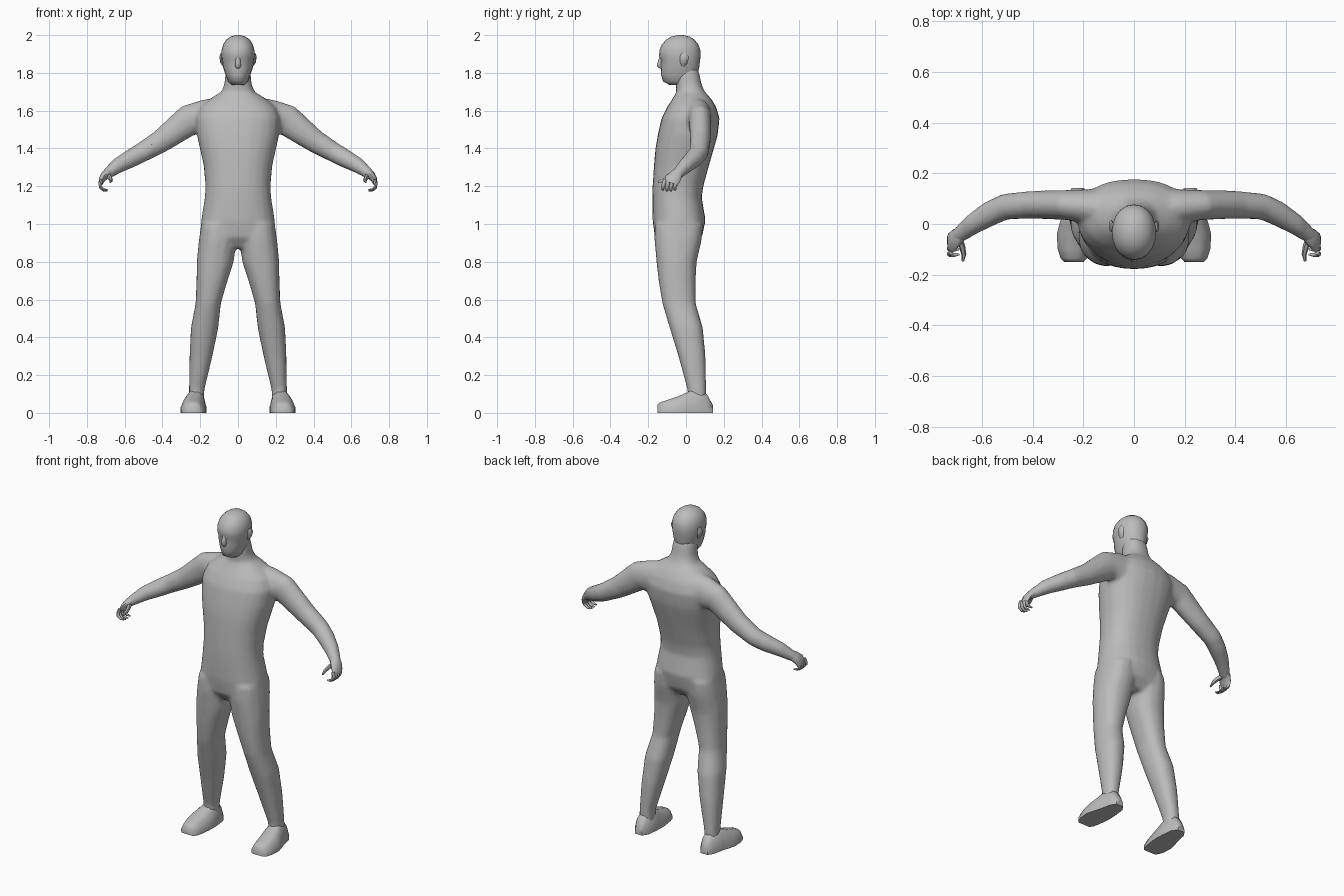
import bpy, bmesh, math
from mathutils import Vector

skin = bpy.data.materials.new("plain grey")
skin.diffuse_color = (0.5, 0.5, 0.5, 1)


def oval(n, power=2.0):
    """Unit superellipse outline."""
    pts = []
    for i in range(n):
        a = 2 * math.pi * i / n
        c, s = math.cos(a), math.sin(a)
        pts.append((math.copysign(abs(c) ** (2 / power), c),
                    math.copysign(abs(s) ** (2 / power), s)))
    return pts


def loft(bm, rings):
    """Skin a list of point rings and close both ends."""
    loops = [[bm.verts.new(p) for p in r] for r in rings]
    n = len(loops[0])
    faces = [bm.faces.new(loops[0]), bm.faces.new(loops[-1][::-1])]
    for a, b in zip(loops, loops[1:]):
        for i in range(n):
            j = (i + 1) % n
            faces.append(bm.faces.new((a[j], a[i], b[i], b[j])))
    bmesh.ops.recalc_face_normals(bm, faces=faces)


def stack(bm, rows, n=20, power=2.0):
    """Upright loft from rows of (z, x min, x max, y front, y back)."""
    loft(bm, [[((x0 + x1) / 2 + u * (x1 - x0) / 2, (y0 + y1) / 2 + v * (y1 - y0) / 2, z)
               for u, v in oval(n, power)] for z, x0, x1, y0, y1 in rows])


def tube(bm, path, side=1, n=12, hint=(0, 1, 0)):
    """Loft along a path of (x, y, z, radius along hint, other radius)."""
    pts = [Vector((p[0] * side, p[1], p[2])) for p in path]
    rings = []
    for i, p in enumerate(pts):
        t = (pts[min(i + 1, len(pts) - 1)] - pts[max(i - 1, 0)]).normalized()
        h = Vector(hint)
        u = (h - t * h.dot(t)).normalized()
        w = t.cross(u)
        rings.append([p + u * a * path[i][3] + w * b * path[i][4] for a, b in oval(n)])
    loft(bm, rings)


def finish(bm, name, angle=60):
    me = bpy.data.meshes.new(name)
    bm.to_mesh(me)
    bm.free()
    me.materials.append(skin)
    ob = bpy.data.objects.new(name, me)
    bpy.context.collection.objects.link(ob)
    bpy.ops.object.select_all(action='DESELECT')
    bpy.context.view_layer.objects.active = ob
    ob.select_set(True)
    bpy.ops.object.shade_smooth_by_angle(angle=math.radians(angle))
    return ob


# Body: torso and neck, legs and arms merged into one skin
bm = bmesh.new()
torso = [(0.87, 0.11, -0.12, 0.04), (0.93, 0.2, -0.165, 0.085), (1.02, 0.195, -0.177, 0.104),
         (1.14, 0.176, -0.178, 0.083), (1.2, 0.172, -0.177, 0.092), (1.31, 0.182, -0.17, 0.122),
         (1.4, 0.202, -0.162, 0.148), (1.47, 0.218, -0.15, 0.168), (1.56, 0.225, -0.13, 0.178),
         (1.62, 0.2, -0.1, 0.16), (1.665, 0.145, -0.07, 0.132), (1.7, 0.088, -0.05, 0.1),
         (1.74, 0.072, -0.055, 0.082), (1.79, 0.068, -0.06, 0.073), (1.83, 0.06, -0.05, 0.06)]
stack(bm, [(z, -w, w, f, b) for z, w, f, b in torso], 24, 2.3)

leg = [(1.0, 0.02, 0.195, -0.165, 0.09), (0.92, 0.008, 0.207, -0.168, 0.085),
       (0.8, 0.022, 0.219, -0.157, 0.057), (0.7, 0.055, 0.22, -0.146, 0.052),
       (0.58, 0.09, 0.225, -0.126, 0.052), (0.45, 0.104, 0.25, -0.087, 0.09),
       (0.3, 0.135, 0.257, -0.041, 0.104), (0.12, 0.178, 0.26, 0.008, 0.108),
       (0.05, 0.178, 0.26, 0.008, 0.108)]
arm = [(0.08, 0.06, 1.56, 0.08, 0.11), (0.18, 0.068, 1.56, 0.07, 0.1),
       (0.26, 0.075, 1.55, 0.06, 0.084), (0.41, 0.076, 1.437, 0.055, 0.062),
       (0.51, 0.068, 1.378, 0.052, 0.053), (0.57, 0.04, 1.345, 0.05, 0.049),
       (0.635, 0.0, 1.31, 0.042, 0.042), (0.69, -0.042, 1.268, 0.033, 0.03),
       (0.71, -0.06, 1.25, 0.03, 0.024)]
for s in (1, -1):
    stack(bm, [(z, *sorted((s * a, s * b)), f, k) for z, a, b, f, k in leg], 16, 2.3)
    tube(bm, arm, s, 16)
body = finish(bm, "body")
remesh = body.modifiers.new("merge", 'REMESH')
remesh.mode = 'VOXEL'
remesh.voxel_size = 0.011
remesh.use_smooth_shade = True
smooth = body.modifiers.new("soften", 'SMOOTH')
smooth.factor = 0.5
smooth.iterations = 9
decimate = body.modifiers.new("thin", 'DECIMATE')
decimate.ratio = 0.35

# Head with jaw, brow and rounded crown
bm = bmesh.new()
head = [(1.735, 0.035, -0.085, 0.02), (1.755, 0.052, -0.122, 0.045), (1.79, 0.066, -0.132, 0.062),
        (1.83, 0.079, -0.134, 0.07), (1.87, 0.085, -0.134, 0.075), (1.89, 0.087, -0.143, 0.077),
        (1.92, 0.087, -0.14, 0.076), (1.95, 0.079, -0.128, 0.066), (1.975, 0.063, -0.106, 0.046),
        (1.992, 0.04, -0.078, 0.02), (2.0, 0.012, -0.045, -0.015)]
stack(bm, [(z, -w, w, f, b) for z, w, f, b in head], 20, 2.1)
# Nose
tube(bm, [(0, -0.128, 1.89, 0.01, 0.01), (0, -0.136, 1.86, 0.013, 0.013),
          (0, -0.138, 1.838, 0.016, 0.016), (0, -0.13, 1.828, 0.01, 0.012)], 1, 8)
# Ears
for s in (1, -1):
    tube(bm, [(0.07, -0.015, 1.835, 0.01, 0.008), (0.085, -0.012, 1.855, 0.02, 0.009),
              (0.09, -0.008, 1.885, 0.024, 0.009), (0.085, -0.008, 1.905, 0.014, 0.007)], s, 8)
finish(bm, "head")

# Hands: palm, four curled fingers and a thumb
bm = bmesh.new()
for s in (1, -1):
    tube(bm, [(0.675, -0.03, 1.28, 0.026, 0.025), (0.7, -0.052, 1.262, 0.036, 0.024),
              (0.718, -0.07, 1.24, 0.042, 0.018), (0.727, -0.08, 1.215, 0.038, 0.011)], s, 10)
    for k in range(4):
        y = -0.112 + 0.021 * k
        d = 0.006 * abs(k - 1.5)
        tube(bm, [(0.722, y, 1.235, 0.01, 0.01), (0.73, y - 0.006, 1.21, 0.01, 0.01),
                  (0.727, y - 0.01, 1.188 + d, 0.009, 0.009),
                  (0.71, y - 0.01, 1.174 + d, 0.008, 0.007),
                  (0.69, y - 0.008, 1.172 + d, 0.004, 0.004)], s, 6)
    tube(bm, [(0.69, -0.06, 1.255, 0.014, 0.016), (0.678, -0.09, 1.245, 0.012, 0.013),
              (0.672, -0.12, 1.232, 0.01, 0.01), (0.676, -0.147, 1.222, 0.005, 0.006)],
         s, 6, (1, 0, 0))
finish(bm, "hands")

# Feet: flat soles, sloping from ankle to toe
bm = bmesh.new()
sole = [(-1, 0), (1, 0), (1, 0.3), (0.72, 0.8), (0.35, 1), (-0.35, 1), (-0.72, 0.8), (-1, 0.3)]
foot = [(0.143, 0.222, 0.024, 0.04), (0.11, 0.222, 0.045, 0.1), (0.04, 0.225, 0.056, 0.125),
        (0.005, 0.23, 0.063, 0.108), (-0.04, 0.237, 0.068, 0.088), (-0.1, 0.239, 0.062, 0.068),
        (-0.135, 0.238, 0.052, 0.057), (-0.15, 0.237, 0.038, 0.045)]
for s in (1, -1):
    loft(bm, [[(s * (cx + u * w), y, v * h) for u, v in sole] for y, cx, w, h in foot])
finish(bm, "feet", 50)
